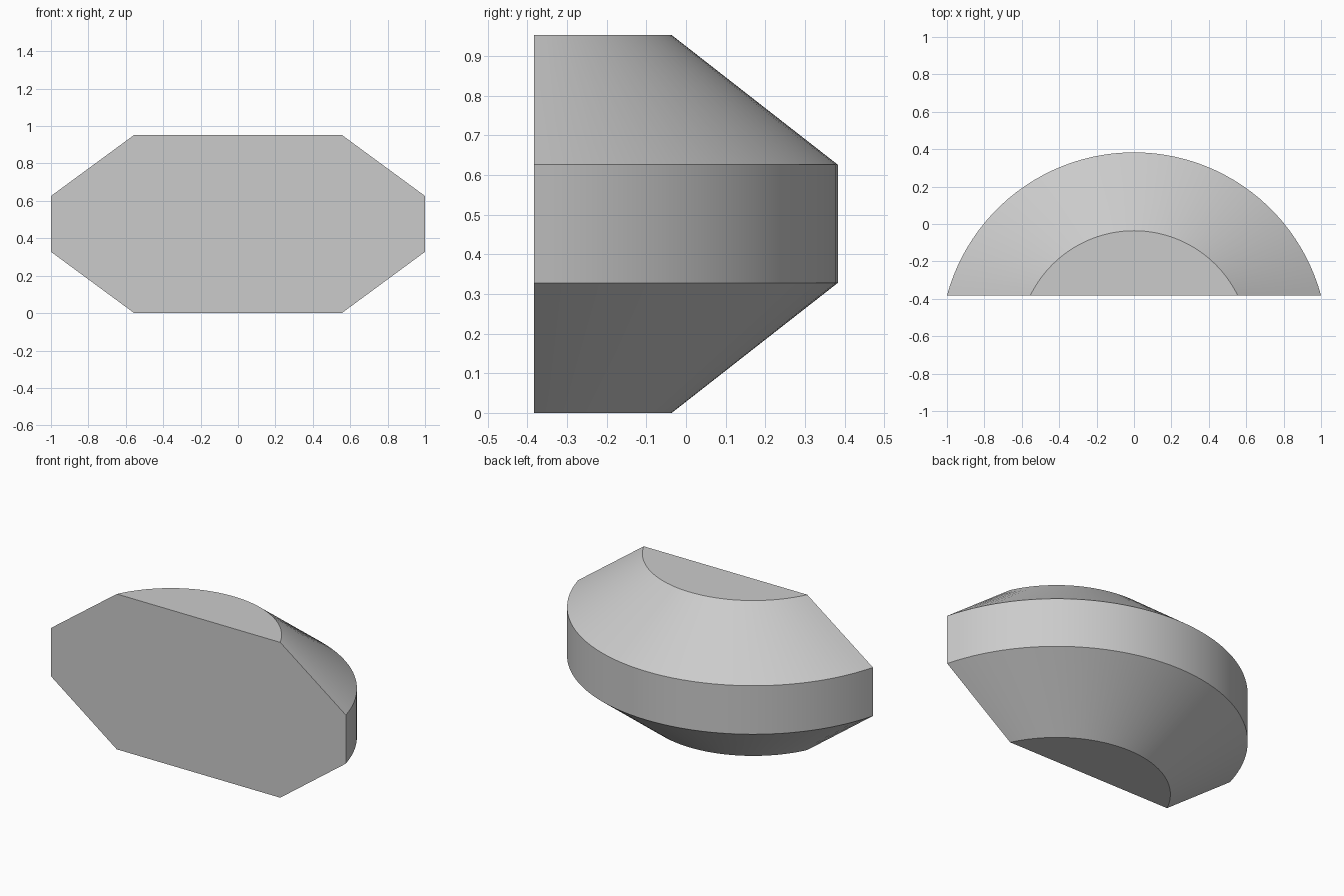
import bpy, bmesh, math

cube = bpy.data.objects.get("Cube")
if cube:
    bpy.data.objects.remove(cube, do_unlink=True)

FRONT_Y = -0.383
CENTRE_Y = -0.653
SEGMENTS = 48
# (radius, height) of each arc, bottom to top
PROFILE = [(0.617, 0.0), (1.036, 0.328), (1.036, 0.626), (0.617, 0.953)]

grey = bpy.data.materials.new("plain_grey")
grey.use_nodes = True
colour = (0.6, 0.6, 0.6, 1)
grey.diffuse_color = colour
grey.node_tree.nodes["Principled BSDF"].inputs["Base Color"].default_value = colour


def arc(bm, radius, z):
    """Arc of a circle behind the flat front plane, from +x to -x."""
    start = math.asin((FRONT_Y - CENTRE_Y) / radius)
    sweep = math.pi - 2 * start
    angles = [start + sweep * i / SEGMENTS for i in range(SEGMENTS + 1)]
    return [bm.verts.new((radius * math.cos(a), CENTRE_Y + radius * math.sin(a), z))
            for a in angles]


# Bevelled round body, lofted through the arcs
bm = bmesh.new()
rings = [arc(bm, r, z) for r, z in PROFILE]
for low, high in zip(rings, rings[1:]):
    for i in range(SEGMENTS):
        bm.faces.new((low[i], low[i + 1], high[i + 1], high[i]))

# Bottom, top and flat front
bm.faces.new(rings[0])
bm.faces.new(rings[-1])
bm.faces.new([r[0] for r in rings] + [r[-1] for r in reversed(rings)])
bmesh.ops.recalc_face_normals(bm, faces=bm.faces)

mesh = bpy.data.meshes.new("bevelled_half_disc")
bm.to_mesh(mesh)
bm.free()
mesh.materials.append(grey)
body = bpy.data.objects.new("bevelled_half_disc", mesh)
bpy.context.collection.objects.link(body)

bpy.ops.object.select_all(action="DESELECT")
body.select_set(True)
bpy.context.view_layer.objects.active = body
bpy.ops.object.shade_smooth_by_angle(angle=math.radians(30))
